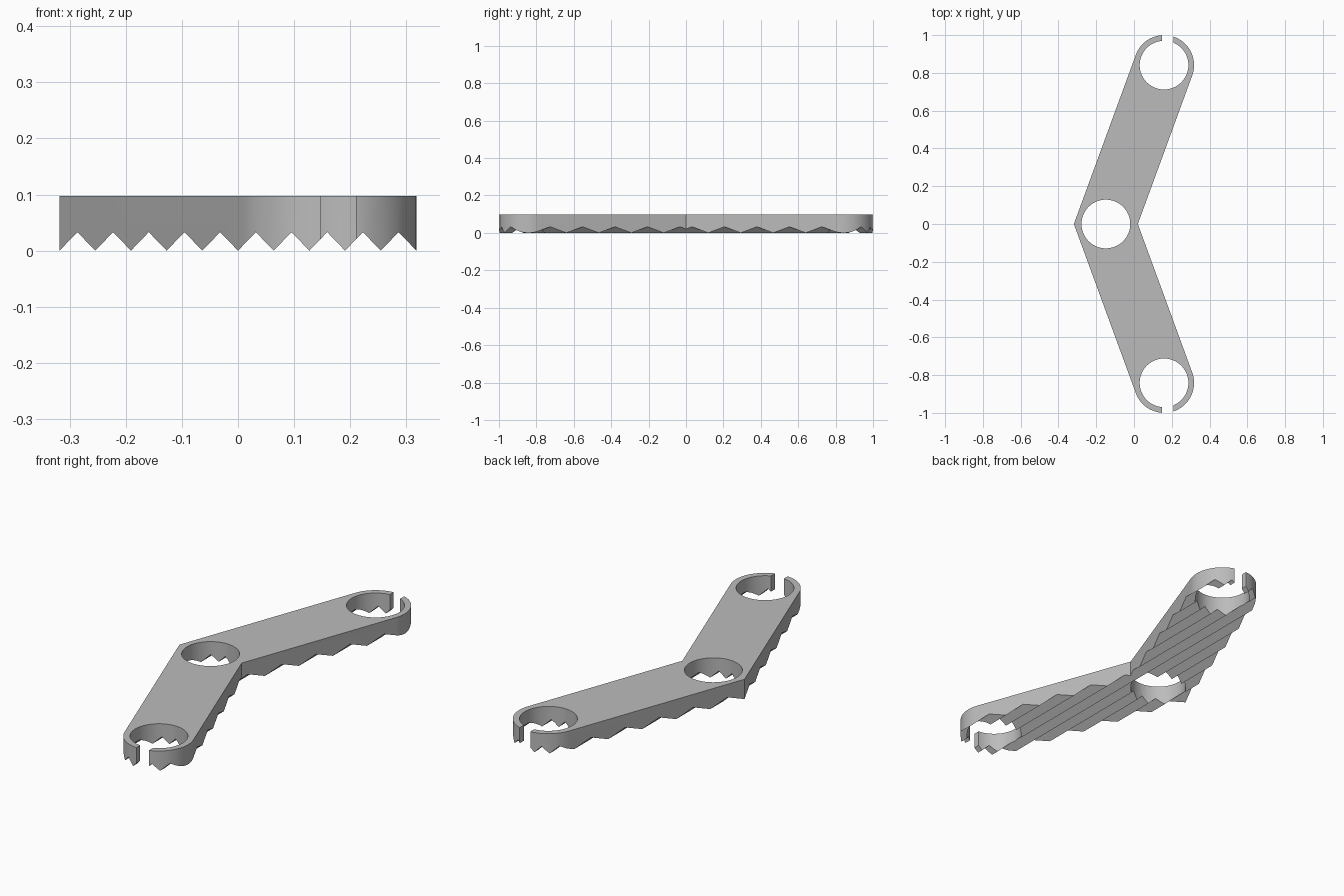
import bpy, bmesh
from math import cos, sin, pi, atan2, hypot

cube = bpy.data.objects.get("Cube")
if cube:
    bpy.data.objects.remove(cube, do_unlink=True)

HEIGHT, TOOTH_DEPTH, PITCH = 0.097, 0.033, 0.0636
RADIUS, HOLE = 0.159, 0.129
ELBOW_X, END_X, END_Y = -0.149, 0.159, 0.841

grey = bpy.data.materials.new("plain grey")
grey.use_nodes = True
colour = (0.5, 0.5, 0.5, 1)
grey.diffuse_color = colour
grey.node_tree.nodes["Principled BSDF"].inputs["Base Color"].default_value = colour


def prism(name, points, offset):
    """Extrude a closed 3D profile along an offset vector."""
    bm = bmesh.new()
    face = bm.faces.new([bm.verts.new(p) for p in points])
    side = bmesh.ops.extrude_face_region(bm, geom=[face])["geom"]
    bmesh.ops.translate(bm, vec=offset,
                        verts=[v for v in side if isinstance(v, bmesh.types.BMVert)])
    bmesh.ops.recalc_face_normals(bm, faces=bm.faces)
    mesh = bpy.data.meshes.new(name)
    bm.to_mesh(mesh)
    bm.free()
    mesh.materials.append(grey)
    obj = bpy.data.objects.new(name, mesh)
    bpy.context.collection.objects.link(obj)
    return obj


def arc(x, y, r, start, end, steps, z):
    angles = [start + (end - start) * i / steps for i in range(steps + 1)]
    return [(x + r * cos(a), y + r * sin(a), z) for a in angles]


# Bent plate outline: two rounded arms meeting at a sharp elbow
lean = atan2(END_X - ELBOW_X, END_Y)
half = RADIUS / cos(lean)
base = -0.05
upper = arc(END_X, END_Y, RADIUS, -lean, pi - lean, 40, base)
lower = [(x, -y, z) for x, y, z in reversed(upper)]
outline = [(ELBOW_X + half, 0, base)] + upper + [(ELBOW_X - half, 0, base)] + lower
plate = prism("bent_plate", outline, (0, 0, HEIGHT - base))

# Three round holes
cutters = []
for x, y in ((ELBOW_X, 0), (END_X, END_Y), (END_X, -END_Y)):
    ring = arc(x, y, HOLE, 0, 2 * pi, 64, -0.2)[:-1]
    cutters.append(prism("hole_cutter", ring, (0, 0, 0.5)))

# Slots that open the end rings
for s in (1, -1):
    slot = [(x, s * y, -0.2) for x, y in
            ((0.147, 0.9), (0.21, 0.9), (0.21, 1.1), (0.147, 1.1))]
    cutters.append(prism("slot_cutter", slot, (0, 0, 0.5)))

# Sawtooth grooves running front to back along the underside
saw = [(i * PITCH / 2, -1.2, TOOTH_DEPTH * (i % 2)) for i in range(-12, 13)]
saw += [(12 * PITCH / 2, -1.2, -0.2), (-12 * PITCH / 2, -1.2, -0.2)]
saw = [(x * (1.0 if abs(x) < 0.38 else 1), y, z) for x, y, z in saw]
cutters.append(prism("groove_cutter", saw, (0, 2.4, 0)))

bpy.ops.object.select_all(action='DESELECT')
bpy.context.view_layer.objects.active = plate
plate.select_set(True)
for cutter in cutters:
    cutter.hide_render = True
    mod = plate.modifiers.new("cut", 'BOOLEAN')
    mod.operation, mod.solver, mod.object = 'DIFFERENCE', 'EXACT', cutter
    bpy.ops.object.modifier_apply(modifier=mod.name)
for cutter in cutters:
    bpy.data.objects.remove(cutter, do_unlink=True)

bpy.ops.object.shade_smooth_by_angle(angle=pi / 6)
